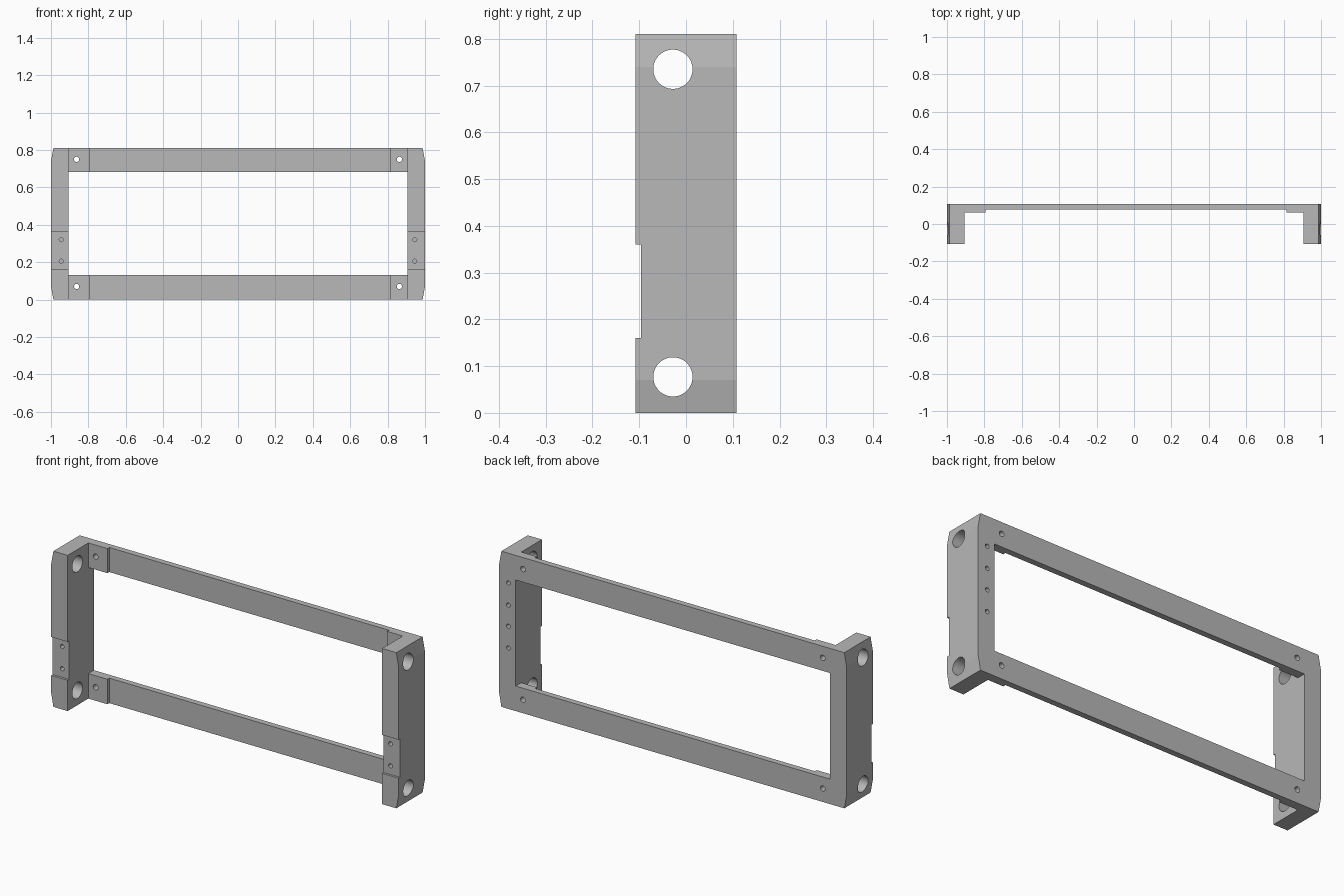
import bpy, math

cube = bpy.data.objects.get("Cube")
if cube:
    bpy.data.objects.remove(cube, do_unlink=True)

HEIGHT, HALF_DEPTH = 0.81, 0.108
INNER = 0.905                      # inside face of the side posts
RAIL_LOW, RAIL_HIGH = 0.13, 0.682  # window between the rails

grey = bpy.data.materials.new("plain_grey")
grey.use_nodes = True
colour = (0.48, 0.48, 0.48, 1)
grey.diffuse_color = colour
grey.node_tree.nodes["Principled BSDF"].inputs["Base Color"].default_value = colour

# Solid block with shallow chamfers on the outer ends
corner = [(0.987, 0), (1, 0.07), (1, HEIGHT - 0.07), (0.987, HEIGHT)]
profile = corner + [(-x, z) for x, z in reversed(corner)]
n = len(profile)
verts = [(x, y, z) for y in (-HALF_DEPTH, HALF_DEPTH) for x, z in profile]
faces = [tuple(range(n)), tuple(reversed(range(n, 2 * n)))]
faces += [(i, i + n, (i + 1) % n + n, (i + 1) % n) for i in range(n)]
mesh = bpy.data.meshes.new("rack_frame")
mesh.from_pydata(verts, [], faces)
mesh.materials.append(grey)
frame = bpy.data.objects.new("rack_frame", mesh)
bpy.context.collection.objects.link(frame)


def subtract(cutter):
    cutter.hide_render = True
    cutter.data.materials.append(grey)
    bpy.ops.object.select_all(action='DESELECT')
    bpy.context.view_layer.objects.active = frame
    frame.select_set(True)
    mod = frame.modifiers.new("cut", 'BOOLEAN')
    mod.operation, mod.solver, mod.object = 'DIFFERENCE', 'EXACT', cutter
    bpy.ops.object.modifier_apply(modifier=mod.name)
    bpy.data.objects.remove(cutter, do_unlink=True)


def cut_box(low, high):
    bpy.ops.mesh.primitive_cube_add(size=1, location=[(a + b) / 2 for a, b in zip(low, high)])
    box = bpy.context.object
    box.scale = [b - a for a, b in zip(low, high)]
    bpy.ops.object.transform_apply(location=False, rotation=False, scale=True)
    subtract(box)


def cut_hole(centre, radius, length, along_x=False):
    turn = (0, math.pi / 2, 0) if along_x else (math.pi / 2, 0, 0)
    bpy.ops.mesh.primitive_cylinder_add(vertices=48, radius=radius, depth=length,
                                        location=centre, rotation=turn)
    subtract(bpy.context.object)


# Space between the posts, thinner rails between the tabs, and the open window
cut_box((-INNER, -1, -1), (INNER, 0.062, 2))
cut_box((-0.795, -1, -1), (0.815, 0.077, 2))
cut_box((-INNER, -1, RAIL_LOW), (INNER, 1, RAIL_HIGH))

for side in (-1, 1):
    # Shallow notch on the post front with two blind screw holes
    x = side * 0.95
    cut_box((x - 0.1, -1, 0.16), (x + 0.1, -0.096, 0.36))
    for z in (0.205, 0.32):
        cut_hole((side * 0.945, -0.1, z), 0.011, 0.12)
    # Screw holes through the tabs
    for z in (0.07, 0.75):
        cut_hole((side * 0.863, 0.1, z), 0.014, 0.2)

# Large round holes through both posts
for z in (0.077, 0.735):
    cut_hole((0, -0.028, z), 0.042, 3, along_x=True)

# Blind screw holes in the back of the left post
for z in (0.317, 0.43, 0.54, 0.655):
    cut_hole((0.947, 0.1, z), 0.011, 0.12)

bpy.ops.object.select_all(action='DESELECT')
bpy.context.view_layer.objects.active = frame
frame.select_set(True)
bpy.ops.object.shade_smooth_by_angle(angle=math.radians(9))
